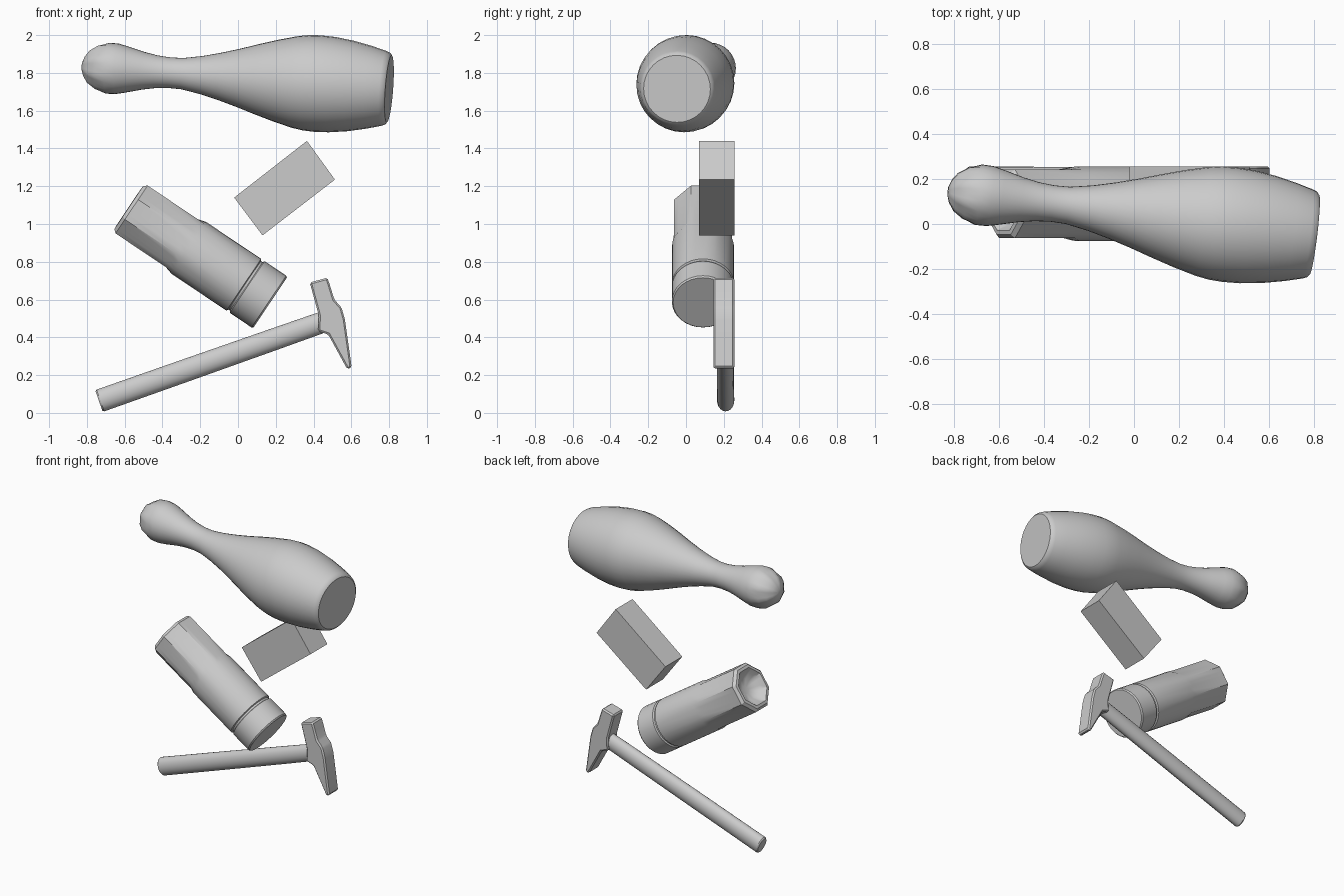
import bpy, bmesh, math
from mathutils import Vector, Matrix

if "Cube" in bpy.data.objects:
    bpy.data.objects.remove(bpy.data.objects["Cube"])


def finish(name, bm, angle=32):
    bmesh.ops.recalc_face_normals(bm, faces=bm.faces)
    me = bpy.data.meshes.new(name)
    bm.to_mesh(me)
    bm.free()
    ob = bpy.data.objects.new(name, me)
    bpy.context.collection.objects.link(ob)
    bpy.ops.object.select_all(action='DESELECT')
    bpy.context.view_layer.objects.active = ob
    ob.select_set(True)
    bpy.ops.object.shade_smooth_by_angle(angle=math.radians(angle))
    return ob


def octagon(a):
    """Radius factor that flattens a circle to eight sides."""
    step = math.pi / 4
    d = a - round(a / step) * step
    return math.cos(step / 2) / math.cos(d)


def lathe(name, start, end, profile, n=32, y_scale=1.0, eight_sided=0.0):
    """Spin (distance, radius) rings about the start-end axis.
    Rings nearer than eight_sided get an octagonal section."""
    start = Vector(start)
    d = (Vector(end) - start).normalized()
    u = (Vector((0, 1, 0)) - d * d.y).normalized()
    v = d.cross(u)
    bm = bmesh.new()
    rings = []
    for s, r in profile:
        ring = []
        for i in range(n):
            a = 2 * math.pi * i / n
            k = r * (octagon(a) if s < eight_sided else 1)
            ring.append(bm.verts.new(start + d * s + u * (k * math.cos(a) * y_scale) + v * (k * math.sin(a))))
        rings.append(ring)
    for a, b in zip(rings, rings[1:]):
        for i in range(n):
            j = (i + 1) % n
            bm.faces.new((a[i], a[j], b[j], b[i]))
    bm.faces.new(rings[0])
    bm.faces.new(rings[-1])
    return finish(name, bm)


def prism(name, outline, y0, y1, bevel=0.0):
    """Extrude an x-z outline from y0 to y1."""
    bm = bmesh.new()
    front = [bm.verts.new((x, y0, z)) for x, z in outline]
    back = [bm.verts.new((x, y1, z)) for x, z in outline]
    bm.faces.new(front)
    bm.faces.new(back)
    n = len(outline)
    for i in range(n):
        j = (i + 1) % n
        bm.faces.new((front[i], front[j], back[j], back[i]))
    bmesh.ops.recalc_face_normals(bm, faces=bm.faces)
    if bevel:
        bmesh.ops.bevel(bm, geom=bm.edges[:], offset=bevel, segments=1, affect='EDGES', clamp_overlap=True)
    return finish(name, bm)


# Juggling-club / skittle shape, distances measured from the head centre
pin = [(-0.137, 0.02), (-0.125, 0.055), (-0.1, 0.092), (-0.055, 0.124), (0, 0.135),
       (0.05, 0.134), (0.1, 0.123), (0.19, 0.1), (0.26, 0.087), (0.33, 0.081),
       (0.4, 0.083), (0.5, 0.101), (0.6, 0.126), (0.7, 0.155), (0.8, 0.187),
       (0.9, 0.217), (1.0, 0.243), (1.06, 0.253), (1.12, 0.256), (1.2, 0.253),
       (1.3, 0.24), (1.4, 0.219), (1.475, 0.199), (1.495, 0.191), (1.505, 0.178)]
lathe("pin", (-0.69, 0.13, 1.825), (0.4, 0, 1.745), pin)

# Wooden block
prism("block", [(-0.02, 1.14), (0.365, 1.44), (0.513, 1.235), (0.13, 0.94)], 0.07, 0.256)

# Cylindrical barrel: dished eight-sided end, plain middle, grooved cap
barrel = [(0.07, 0.03), (0.06, 0.075), (0.03, 0.108), (0.0, 0.128), (0.002, 0.148),
          (0.02, 0.165), (0.34, 0.165), (0.385, 0.165), (0.735, 0.165), (0.74, 0.155),
          (0.752, 0.155), (0.757, 0.165), (0.895, 0.165), (0.904, 0.158)]
lathe("barrel", (-0.58, 0.09, 1.088), (0.17, 0.09, 0.585), barrel, eight_sided=0.35)

# Hammer handle, oval in section
handle = [(0.0, 0.054), (0.008, 0.061), (0.5, 0.06), (1.0, 0.058), (1.3, 0.056)]
lathe("hammer_handle", (-0.736, 0.21, 0.063), (0.45, 0.205, 0.481), handle, n=20, y_scale=0.75)

# Hammer head with square face above and wedge peen below
head = [(0.38, 0.69), (0.473, 0.716), (0.487, 0.675), (0.51, 0.6), (0.548, 0.558),
        (0.566, 0.495), (0.602, 0.24), (0.578, 0.232), (0.478, 0.415),
        (0.424, 0.433), (0.428, 0.515)]
prism("hammer_head", head, 0.145, 0.256, bevel=0.009)
